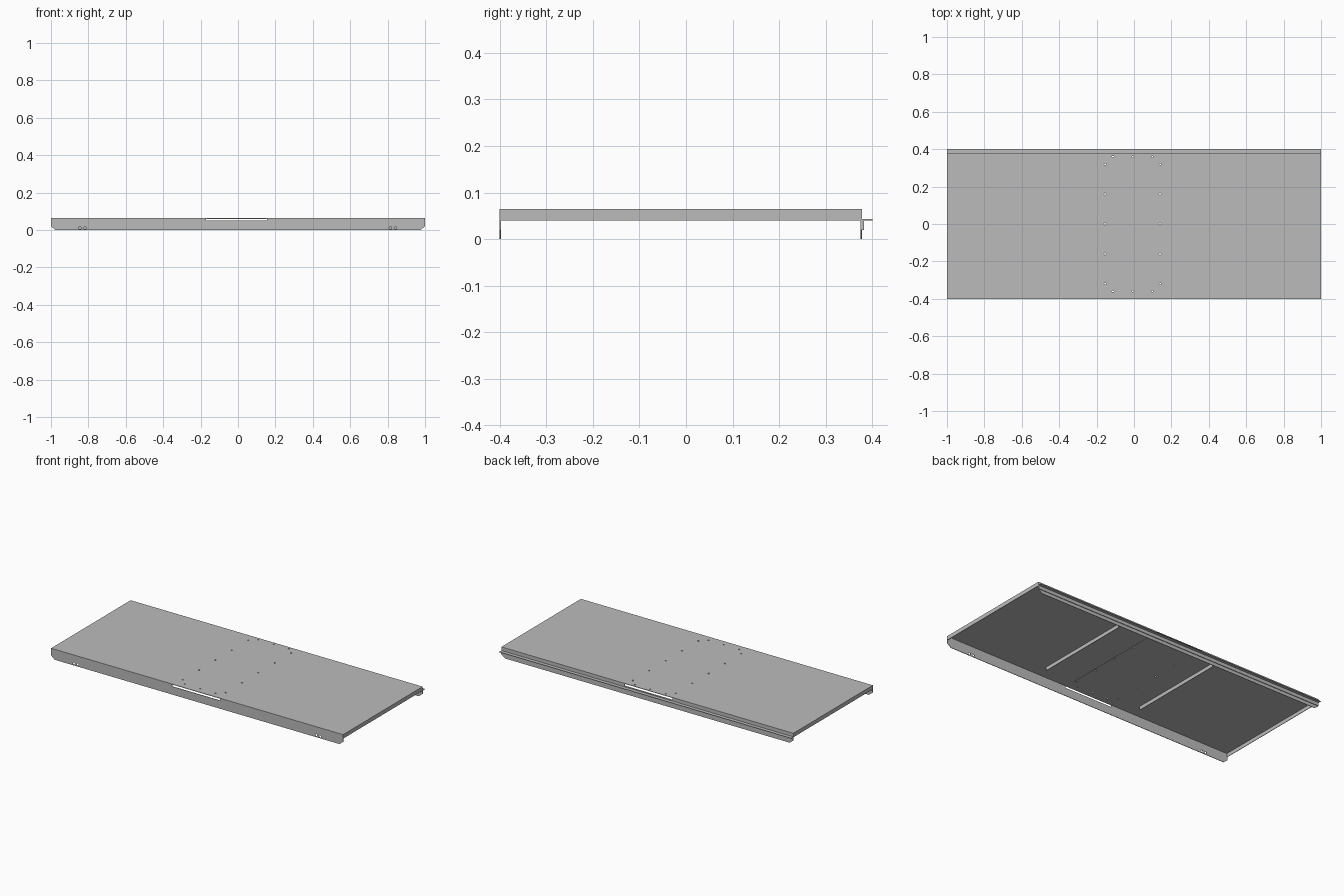
import bpy, bmesh, math
from mathutils import Matrix

cube = bpy.data.objects.get("Cube")
if cube:
    bpy.data.objects.remove(cube, do_unlink=True)

TOP, T = 0.065, 0.003           # panel height, sheet thickness
FRONT, BACK = -0.40, 0.378      # outer faces of the folded tray
MID = -0.0075                   # centre line of slot and holes

steel = bpy.data.materials.new("grey_steel")
steel.use_nodes = True
GREY = (0.5, 0.5, 0.5, 1)
steel.diffuse_color = GREY
steel.node_tree.nodes["Principled BSDF"].inputs["Base Color"].default_value = GREY


def finish(name, bm):
    bmesh.ops.recalc_face_normals(bm, faces=bm.faces)
    mesh = bpy.data.meshes.new(name)
    bm.to_mesh(mesh)
    bm.free()
    mesh.materials.append(steel)
    ob = bpy.data.objects.new(name, mesh)
    bpy.context.collection.objects.link(ob)
    return ob


def box(name, x0, x1, y0, y1, z0, z1):
    bm = bmesh.new()
    bmesh.ops.create_cube(bm, size=1)
    for v in bm.verts:
        v.co.x = x1 if v.co.x > 0 else x0
        v.co.y = y1 if v.co.y > 0 else y0
        v.co.z = z1 if v.co.z > 0 else z0
    return finish(name, bm)


def flange(name, y):
    """Upright sheet with clipped lower corners."""
    half = [(1, TOP), (1, 0.02), (0.975, 0)]
    outline = half + [(-x, z) for x, z in reversed(half)]
    bm = bmesh.new()
    face = bm.faces.new([bm.verts.new((x, y, z)) for x, z in outline])
    ext = bmesh.ops.extrude_face_region(bm, geom=[face])
    verts = [g for g in ext["geom"] if isinstance(g, bmesh.types.BMVert)]
    bmesh.ops.translate(bm, verts=verts, vec=(0, T, 0))
    return finish(name, bm)


def hole_cutter(name, centres, radius, depth, rotation):
    bm = bmesh.new()
    for c in centres:
        bmesh.ops.create_cone(bm, cap_ends=True, segments=12, radius1=radius,
                              radius2=radius, depth=depth,
                              matrix=Matrix.Translation(c) @ rotation)
    return finish(name, bm)


def cut(ob, cutter):
    mod = ob.modifiers.new("cut", "BOOLEAN")
    mod.operation = "DIFFERENCE"
    mod.solver = "EXACT"
    mod.object = cutter
    cutter.hide_render = True
    cutter.hide_set(True)


# Folded tray: top, end lips, front and back flanges
top = box("top_panel", -1, 1, FRONT, BACK, TOP - T, TOP)
for side, s in (("left", 1), ("right", -1)):
    xs = sorted((s, s * (1 - T)))
    box(side + "_end_lip", *xs, FRONT + T, BACK - T, 0.04, TOP - T)
front = flange("front_flange", FRONT)
back = flange("back_flange", BACK - T)

# Angle strip along the back
box("back_ledge", -1, 1, BACK, 0.40, 0.04, 0.043)
box("back_ledge_web", -1, 1, BACK, BACK + 0.004, 0.02, 0.04)

# Reinforcing sheet and stiffener angles on the underside
sheet = box("reinforcing_sheet", MID - 0.16, MID + 0.16, -0.34, 0.34,
            TOP - T - 0.0015, TOP - T)
for side, x in (("left", 0.28), ("right", -0.39)):
    box(side + "_stiffener_base", x, x + 0.09, -0.31, 0.31, 0.059, TOP - T)
    box(side + "_stiffener_web", x + 0.087, x + 0.09, -0.31, 0.31, 0.04, 0.059)

# Long slot through front and back flanges
slot = box("slot_cutter", MID - 0.163, MID + 0.163, -0.5, 0.5, 0.05, TOP - T)
for ob in (front, back):
    cut(ob, slot)

# Screw holes in the top
spots = [(MID + s * 0.147, y, 0.06) for s in (-1, 1)
         for y in (-0.32, -0.16, 0, 0.16, 0.32)]
spots += [(MID + x, y, 0.06) for x in (-0.105, 0, 0.105) for y in (-0.36, 0.36)]
screws = hole_cutter("screw_hole_cutter", spots, 0.005, 0.04, Matrix.Identity(4))
for ob in (top, sheet):
    cut(ob, screws)

# Paired mounting holes low in the front flange
pairs = [(x, FRONT, 0.012) for x in (-0.845, -0.818, 0.815, 0.842)]
mounts = hole_cutter("mount_hole_cutter", pairs, 0.007, 0.05,
                     Matrix.Rotation(math.pi / 2, 4, "X"))
cut(front, mounts)
